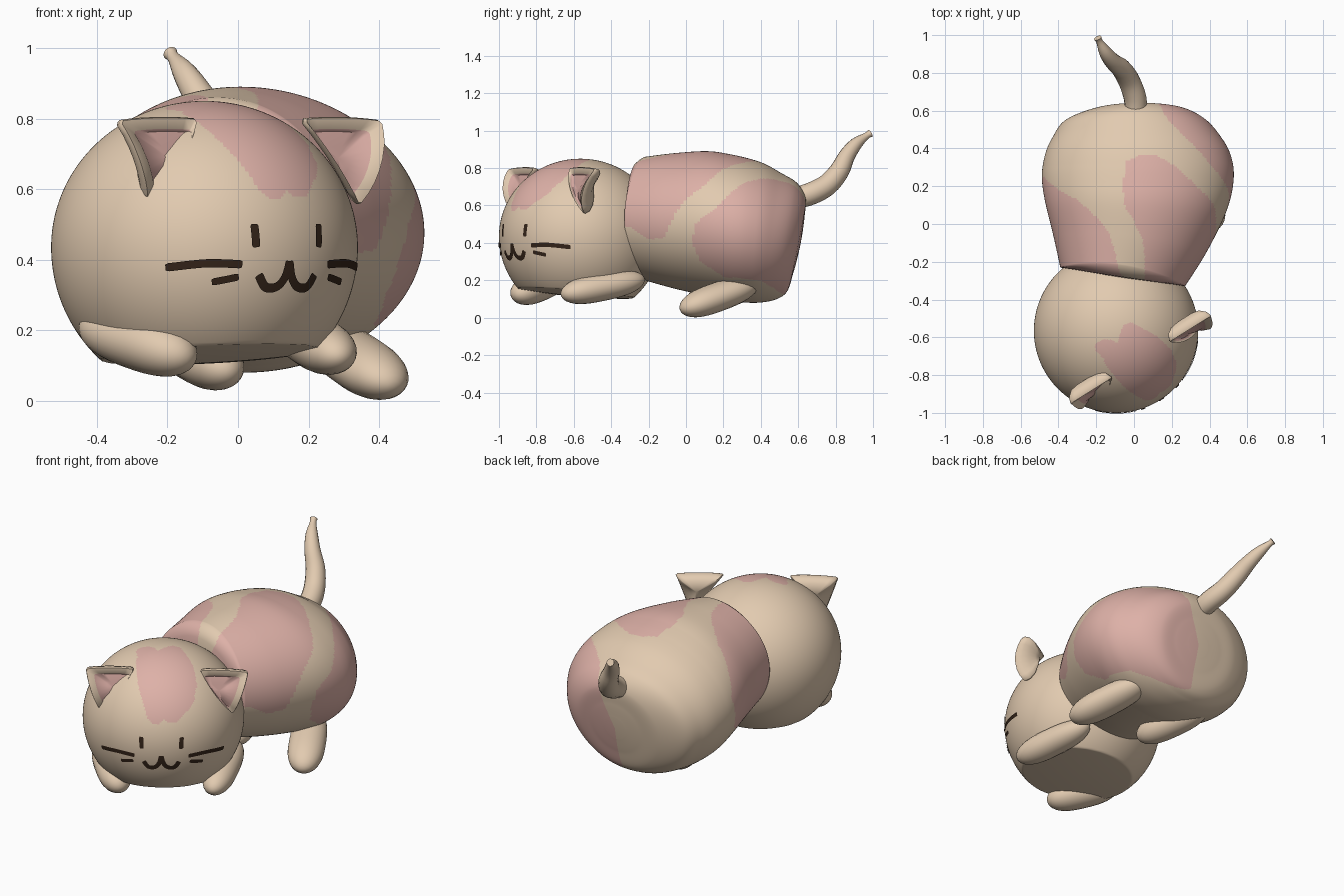
import bpy, bmesh, math
from mathutils import Vector as V

if "Cube" in bpy.data.objects:
    bpy.data.objects.remove(bpy.data.objects["Cube"])

def material(name, rgb):
    m = bpy.data.materials.new(name)
    m.diffuse_color = (*rgb, 1)
    m.use_nodes = True
    m.node_tree.nodes["Principled BSDF"].inputs["Base Color"].default_value = m.diffuse_color
    return m

CREAM = material("cream_fur", (.76, .595, .435))
PINK = material("pink_patch", (.73, .44, .39))
INNER = material("inner_ear_pink", (.66, .39, .35))
BROWN = material("dark_brown", (.035, .018, .01))

def finish(name, bm, mats, angle=40, closed=True):
    if closed:
        bmesh.ops.recalc_face_normals(bm, faces=bm.faces[:])
    me = bpy.data.meshes.new(name)
    bm.to_mesh(me)
    bm.free()
    for m in mats:
        me.materials.append(m)
    ob = bpy.data.objects.new(name, me)
    bpy.context.collection.objects.link(ob)
    bpy.ops.object.select_all(action='DESELECT')
    ob.select_set(True)
    bpy.context.view_layer.objects.active = ob
    bpy.ops.object.shade_smooth_by_angle(angle=math.radians(angle))
    return ob

def loft(name, rings, start, end, mats=(CREAM,), rule=None, angle=40):
    """Skin rings of points and close both ends; rule(point, turn) picks the material."""
    bm = bmesh.new()
    rows = [[bm.verts.new(p) for p in r] for r in rings]
    n = len(rows[0])
    caps = [(bm.verts.new(start), rows[0]), (bm.verts.new(end), rows[-1])]
    for i in range(n):
        j = (i + 1) % n
        new = [bm.faces.new((a[i], a[j], b[j], b[i])) for a, b in zip(rows, rows[1:])]
        new += [bm.faces.new((c, r[i], r[j])) for c, r in caps]
        if rule:
            for f in new:
                f.material_index = rule(f.calc_center_median(), (i + .5) / n)
    return finish(name, bm, mats, angle)

def inside(x, y, poly):
    hit = False
    for (x1, y1), (x2, y2) in zip(poly, poly[1:] + poly[:1]):
        if (y1 > y) != (y2 > y) and x < x1 + (y - y1) * (x2 - x1) / (y2 - y1):
            hit = not hit
    return hit

def smooth_path(pts, steps):
    """Catmull-Rom through tuples of any size."""
    p = [pts[0]] + list(pts) + [pts[-1]]
    out = []
    for k in range(1, len(p) - 2):
        for s in range(steps):
            t = s / steps
            out.append(tuple(.5 * (2 * b + (c - a) * t + (2 * a - 5 * b + 4 * c - d) * t * t
                                   + (3 * b - a - 3 * c + d) * t ** 3)
                             for a, b, c, d in zip(*p[k - 1:k + 3])))
    return out + [tuple(pts[-1])]

# Head frame: turned to its left, s = sideways, f = forward
TURN = math.radians(32)
HC = V((-.095, -.565, .435))
SIDE = V((math.cos(TURN), math.sin(TURN), 0))
FWD = V((math.sin(TURN), -math.cos(TURN), 0))
R, RZ = .435, .415

def head_pt(s, f, z):
    return V((HC.x, HC.y, 0)) + SIDE * s + FWD * f + V((0, 0, z))

# Head: ball with a tilted flattened underside; patch outlined from above and from the front
heart_top = [(-.21, -.655), (-.2, -.63), (-.16, -.61), (-.12, -.615), (-.085, -.632), (-.075, -.58),
             (-.055, -.535), (-.015, -.52), (.05, -.555), (.13, -.6), (.2, -.67), (.225, -.76),
             (0, -.86), (-.08, -.79), (-.19, -.685)]
heart_front = [(-.3, .9), (-.2, .84), (-.1, .78), (-.03, .715), (.02, .66), (.065, .59), (.09, .57),
               (.12, .572), (.14, .595), (.165, .577), (.2, .585), (.222, .64), (.23, .7), (.23, .9)]

def head_rule(p, t):
    if p.z < .5 or p.y > -.4:
        return 0
    return int(inside(p.x, p.y, heart_top) if p.y > -.72 else inside(p.x, p.z, heart_front))

rings = []
for i in range(1, 150):
    lat = math.pi / 2 - math.pi * i / 150
    ring = []
    for k in range(260):
        a = 2 * math.pi * k / 260
        s, f = R * math.cos(lat) * math.cos(a), R * math.cos(lat) * math.sin(a)
        z = HC.z + (RZ if lat > 0 else R) * math.sin(lat)
        floor = .115 + .09 * f + .14 * (s * s + f * f)
        ring.append(head_pt(s, f, max(z, floor)))
    rings.append(ring)
loft("head", rings, head_pt(0, 0, HC.z + RZ), head_pt(0, 0, .115), (CREAM, PINK), head_rule)

# Body: lofted ovals, rows are (y, centre x, half width, bottom, top)
sections = [(-.28, -.06, .33, .2, .86), (-.1, -.02, .408, .155, .88), (.1, .01, .482, .115, .89),
            (.25, .02, .508, .09, .868), (.37, .02, .49, .08, .83), (.46, .015, .445, .083, .775),
            (.54, .01, .38, .1, .72), (.59, .03, .27, .14, .64), (.604, .04, .16, .24, .54),
            (.61, .04, .07, .32, .46)]
rows = [(s, 1, 0) for s in smooth_path(sections, 14)]
rows = [(sections[0], k, h) for k, h in ((.6, .065), (.8, .06), (.9, .045), (.96, .022))] + rows
rings = []
for (y, cx, rx, lo, hi), k, bulge in rows:
    cz, rz = (lo + hi) / 2, (hi - lo) / 2
    front = max(0, min(1, (.3 - y) / .58))
    back = max(0, min(1, (y - .2) / .39))
    ring = []
    for i in range(240):
        a = 2 * math.pi * i / 240
        dx, dz = rx * math.sin(a) * k, rz * math.cos(a) * k
        bend = .06 * front - bulge
        ring.append(V((cx + dx, y - .15 * dx * front + bend * math.cos(a) ** 2 + .2 * dz * back,
                       cz + dz)))
    rings.append(ring)
# Patches as outlines in (y, degrees around from the top)
patches = [
    [(.37, 3), (.33, -7), (.2, -9), (.1, -7), (0, 2), (-.1, 11), (-.4, 31), (-.4, 95), (-.29, 98),
     (-.2, 107), (-.12, 104), (-.06, 84), (0, 71), (.1, 58), (.2, 38), (.3, 24), (.36, 12)],
    [(.03, 106), (.05, 90), (.15, 78), (.22, 65), (.3, 51), (.45, 34), (.55, 24), (.75, 18),
     (.75, 180), (.54, 178), (.51, 158), (.47, 142), (.4, 132), (.2, 133), (.08, 122)],
    [(.25, -77), (.13, -40), (.05, -28), (-.05, -16), (-.15, -9), (-.4, 6), (-.4, -135),
     (-.05, -130), (.12, -120), (.22, -105)]]

def body_rule(p, t):
    a = t * 360 if t < .5 else t * 360 - 360
    return int(any(inside(p.y, a, q) for q in patches))

loft("body", rings, V((-.06, -.29, .53)), V((.04, .612, .39)), (CREAM, PINK), body_rule, 75)

# Tail: tapering tube
tail = smooth_path([(.01, .59, .64, .058), (.005, .67, .664, .06), (-.025, .755, .71, .058),
                    (-.065, .82, .785, .053), (-.112, .86, .865, .044), (-.152, .91, .93, .034),
                    (-.182, .965, .972, .018), (-.192, .985, .985, .021)], 4)
rings = []
for i, q in enumerate(tail):
    a, b = tail[max(i - 1, 0)], tail[min(i + 1, len(tail) - 1)]
    d = (V(b[:3]) - V(a[:3])).normalized()
    u = d.cross(V((1, 0, 0))).normalized()
    w = d.cross(u)
    rings.append([V(q[:3]) + q[3] * (u * math.cos(k * math.pi / 8) + w * math.sin(k * math.pi / 8))
                  for k in range(16)])
loft("tail", rings, tail[0][:3], tail[-1][:3])

# Legs: flattened rounded pods from root to paw
def leg(name, root, paw, wide=.086, thick=.075):
    root, paw = V(root), V(paw)
    d = (paw - root).normalized()
    u = d.cross(V((0, 0, 1))).normalized()
    w = u.cross(d)
    mid, half = (root + paw) / 2, (paw - root).length / 2 + .072
    rings = []
    for i in range(1, 20):
        t = -math.cos(math.pi * i / 20)
        r = (1 - abs(t) ** 2.8) ** .5 * (1 + .05 * t)
        rings.append([mid + d * half * t + u * wide * r * math.cos(k * math.pi / 12)
                      + w * thick * r * math.sin(k * math.pi / 12) for k in range(24)])
    loft(name, rings, mid - d * half, mid + d * half)

leg("front_leg_right", (.165, -.29, .195), (.27, -.6, .135))
leg("front_leg_left", (-.385, -.7, .2), (-.185, -.87, .135), .09, .08)
leg("rear_leg_right", (.26, .32, .165), (.41, .035, .063), .1, .078)
leg("rear_leg_left", (-.18, .33, .165), (-.05, .07, .095), .088, .08)

# Ears: rounded triangular cups with a forward outer lip and a pink hollow
def ear(name, sign):
    tip, inner, low = (head_pt(.03 + sign * s, f, z) for s, f, z in
                       ((.44, .2, .795), (.175, .2, .8), (.355, .215, .55)))
    mid, root = (tip + inner + low) / 3, (inner + low) / 2 + FWD * .035
    rim = []
    for a, b, bow in ((tip, inner, 0), (inner, low, .14), (low, tip, .2)):
        for k in range(8):
            t = (k + .3) / 7.6
            p = a.lerp(b, min(t, 1))
            rim.append(p + (p - mid) * .35 * t * (1 - t) + FWD * bow * t * (1 - t))
    back = -FWD
    rings = [[mid + (p - mid) * s + back * h for p in rim]
             for s, h in ((.35, .07), (.7, .06), (.92, .038), (1, .012), (.97, 0))]
    for s, h in ((.74, .01), (.68, .02), (.35, .02)):
        rings.append([root + (p - root) * s + back * h for p in rim])
    first = len(rim) * (len(rings) - 3)
    ob = loft(name, rings, mid + back * .072, root + (mid - root) * .3 + back * .018,
              (CREAM, INNER), None, 60)
    cap = len(ob.data.vertices) - 2
    # every face made only of hollow points is pink
    for f in ob.data.polygons:
        f.material_index = int(all(v >= first and v != cap for v in f.vertices))

ear("ear_right", 1)
ear("ear_left", -1)

# Face markings: thin ribbons laid on the head surface
def on_face(s, z):
    s += .011
    dz = (z - HC.z) / (RZ if z > HC.z else R)
    n = math.sqrt(max(0, 1 - dz * dz - (s / R) ** 2)) * R
    p = head_pt(s, n, z)
    return p + (p - HC).normalized() * .005

def ribbon(name, pts, width):
    path = [V(p) for p in smooth_path(pts, 8)]
    bm = bmesh.new()
    rows = []
    for i, p in enumerate(path):
        d = (path[min(i + 1, len(path) - 1)] - path[max(i - 1, 0)]).normalized()
        w = width / 2 * (.75 if i in (0, len(path) - 1) else 1)
        off = V((-d.y, d.x)) * w
        rows.append([bm.verts.new(on_face(*(p + off * e))) for e in (-1, 0, 1)])
    for a, b in zip(rows, rows[1:]):
        for k in (0, 1):
            f = bm.faces.new((a[k], b[k], b[k + 1], a[k + 1]))
            f.normal_update()
            if f.normal.dot(FWD) < 0:
                f.normal_flip()
    finish(name, bm, (BROWN,), 40, False)

for side, g in (("left", -1), ("right", 1)):
    ribbon("eye_" + side, [(g * .105, .435), (g * .108, .5)], .023)
    ribbon("upper_whisker_" + side, [(g * .143, .387), (g * .235, .39), (g * .325, .378)], .023)
    ribbon("lower_whisker_" + side, [(g * .15, .352), (g * .218, .337)], .02)
    ribbon("mouth_" + side, [(0, .396), (g * .012, .35), (g * .036, .324), (g * .07, .324),
                             (g * .094, .358)], .025)
